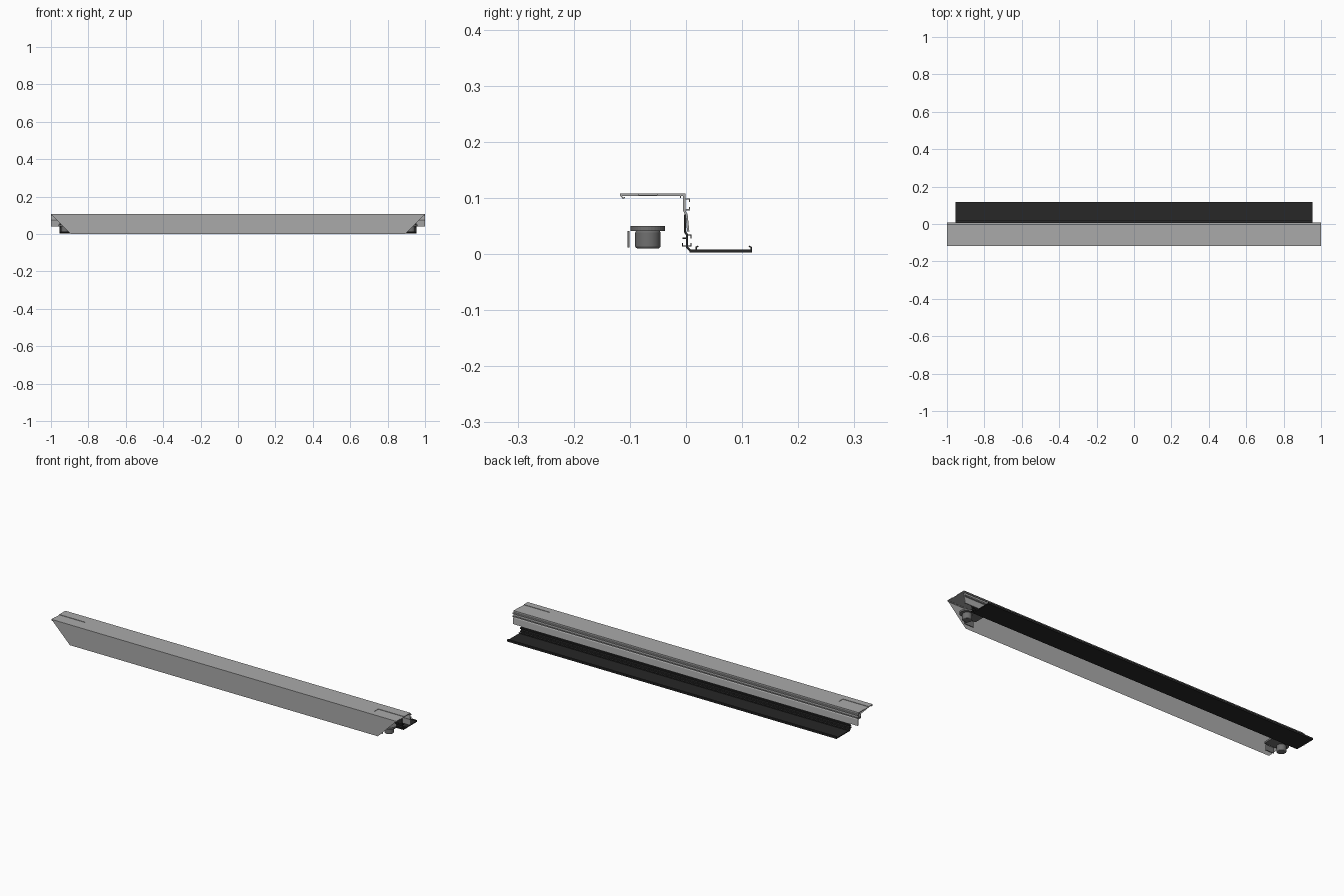
import bpy, bmesh, math
from mathutils import Vector

if "Cube" in bpy.data.objects:
    bpy.data.objects.remove(bpy.data.objects["Cube"])


def material(name, c):
    m = bpy.data.materials.new(name)
    m.diffuse_color = (c, c, c, 1)
    m.use_nodes = True
    m.node_tree.nodes["Principled BSDF"].inputs["Base Color"].default_value = m.diffuse_color
    return m


DARK = material("dark_plastic", 0.02)
MID = material("mid_grey", 0.16)
ALU = material("aluminium", 0.4)


def finish(name, bm, mat):
    bmesh.ops.recalc_face_normals(bm, faces=bm.faces)
    me = bpy.data.meshes.new(name)
    bm.to_mesh(me)
    bm.free()
    ob = bpy.data.objects.new(name, me)
    bpy.context.collection.objects.link(ob)
    me.materials.append(mat)
    return ob


def ribbon(bm, pts, t, half):
    """Thicken a (y, z) polyline and run it along x."""
    p = [Vector(q) for q in pts]
    left, right = [], []
    for i, q in enumerate(p):
        a = (q - p[i - 1]).normalized() if i else (p[1] - q).normalized()
        b = (p[i + 1] - q).normalized() if i < len(p) - 1 else a
        na, nb = Vector((-a.y, a.x)), Vector((-b.y, b.x))
        n = (na + nb).normalized()
        n *= t / 2 / max(n.dot(na), 0.5)
        left.append(q + n)
        right.append(q - n)
    prism(bm, left + right[::-1], half)


def prism(bm, loop, half, start=None):
    x0 = -half if start is None else start
    f = bm.faces.new([bm.verts.new((x0, q[0], q[1])) for q in loop])
    r = bmesh.ops.extrude_face_region(bm, geom=[f])
    vs = [v for v in r["geom"] if isinstance(v, bmesh.types.BMVert)]
    bmesh.ops.translate(bm, verts=vs, vec=(half - x0, 0, 0))


def profile(name, ribbons, half, mat):
    bm = bmesh.new()
    for pts, t in ribbons:
        ribbon(bm, pts, t, half)
    return finish(name, bm, mat)


def box(name, lo, hi, mat):
    bm = bmesh.new()
    prism(bm, [(lo[1], lo[2]), (hi[1], lo[2]), (hi[1], hi[2]), (lo[1], hi[2])], hi[0], lo[0])
    return finish(name, bm, mat)


# Mitred front skin
bm = bmesh.new()
bm.faces.new([bm.verts.new(v) for v in
              [(-0.893, -0.117, 0), (0.893, -0.117, 0), (1, -0.117, 0.107), (-1, -0.117, 0.107)]])
finish("front_wall", bm, ALU)

# Top flange with a shallow slot at each end
top = profile("top_flange", [([(-0.118, 0.1055), (-0.001, 0.1055)], 0.004)], 1, ALU)
for s in (-1, 1):
    xs = sorted((s * 0.85, s * 1.05))
    cut = box("slot_cutter", (xs[0], -0.085, 0.1053), (xs[1], -0.052, 0.12), ALU)
    cut.hide_render = True
    cut.hide_viewport = True
    m = top.modifiers.new("slot", 'BOOLEAN')
    m.object = cut
    m.operation = 'DIFFERENCE'
    m.solver = 'EXACT'

# Upper web with clip channels
profile("upper_web", [
    ([(-0.003, 0.104), (-0.003, 0.077), (0.001, 0.07), (0.004, 0.04)], 0.004),
    ([(-0.002, 0.098), (0.006, 0.098), (0.006, 0.093)], 0.002),
    ([(-0.002, 0.079), (0.006, 0.079), (0.006, 0.084)], 0.002),
    ([(-0.116, 0.104), (-0.112, 0.099), (-0.109, 0.101)], 0.002),
    ([(-0.01, 0.104), (-0.01, 0.1)], 0.002)], 1, ALU)

# Dark lower profile: web, clip channels and wide flange
profile("lower_profile", [
    ([(-0.002, 0.07), (-0.002, 0.04), (0.002, 0.034), (0.002, 0.012), (0.008, 0.006)], 0.004),
    ([(0.002, 0.034), (0.009, 0.034), (0.009, 0.028)], 0.002),
    ([(0.002, 0.014), (0.009, 0.014), (0.009, 0.02)], 0.002),
    ([(0.001, 0.028), (-0.006, 0.028)], 0.002),
    ([(0.001, 0.014), (-0.006, 0.014), (-0.006, 0.02)], 0.002),
    ([(0.006, 0.0055), (0.118, 0.0055)], 0.005),
    ([(0.018, 0.007), (0.018, 0.012), (0.022, 0.014)], 0.0025),
    ([(0.116, 0.007), (0.116, 0.012), (0.112, 0.014)], 0.0025)], 0.955, DARK)

# Corner connectors: rounded plate, round foot and side tab at each end
for s, side in ((-1, "left"), (1, "right")):
    bm = bmesh.new()
    cx, cy, r = 0.93, -0.068, 0.031
    loop = [(0.85, cy - r), *[(cx + r * math.cos(a), cy + r * math.sin(a))
            for a in [math.pi * (i / 16 - 0.5) for i in range(17)]], (0.85, cy + r)]
    f = bm.faces.new([bm.verts.new((s * x, y, 0.041)) for x, y in loop])
    g = bmesh.ops.extrude_face_region(bm, geom=[f])["geom"]
    bmesh.ops.translate(bm, verts=[v for v in g if isinstance(v, bmesh.types.BMVert)], vec=(0, 0, 0.009))
    finish(side + "_connector_plate", bm, MID)

    bpy.ops.mesh.primitive_cylinder_add(vertices=32, radius=0.0225, depth=0.032,
                                        location=(s * 0.925, cy, 0.026))
    foot = bpy.context.object
    foot.name = side + "_connector_foot"
    foot.data.materials.append(MID)
    b = foot.modifiers.new("round", 'BEVEL')
    b.width = 0.004
    b.segments = 3
    bpy.ops.object.shade_smooth_by_angle()
    xs = sorted((s * 0.86, s * 0.91))
    box(side + "_connector_tab", (xs[0], -0.104, 0.012), (xs[1], -0.101, 0.041), MID)
